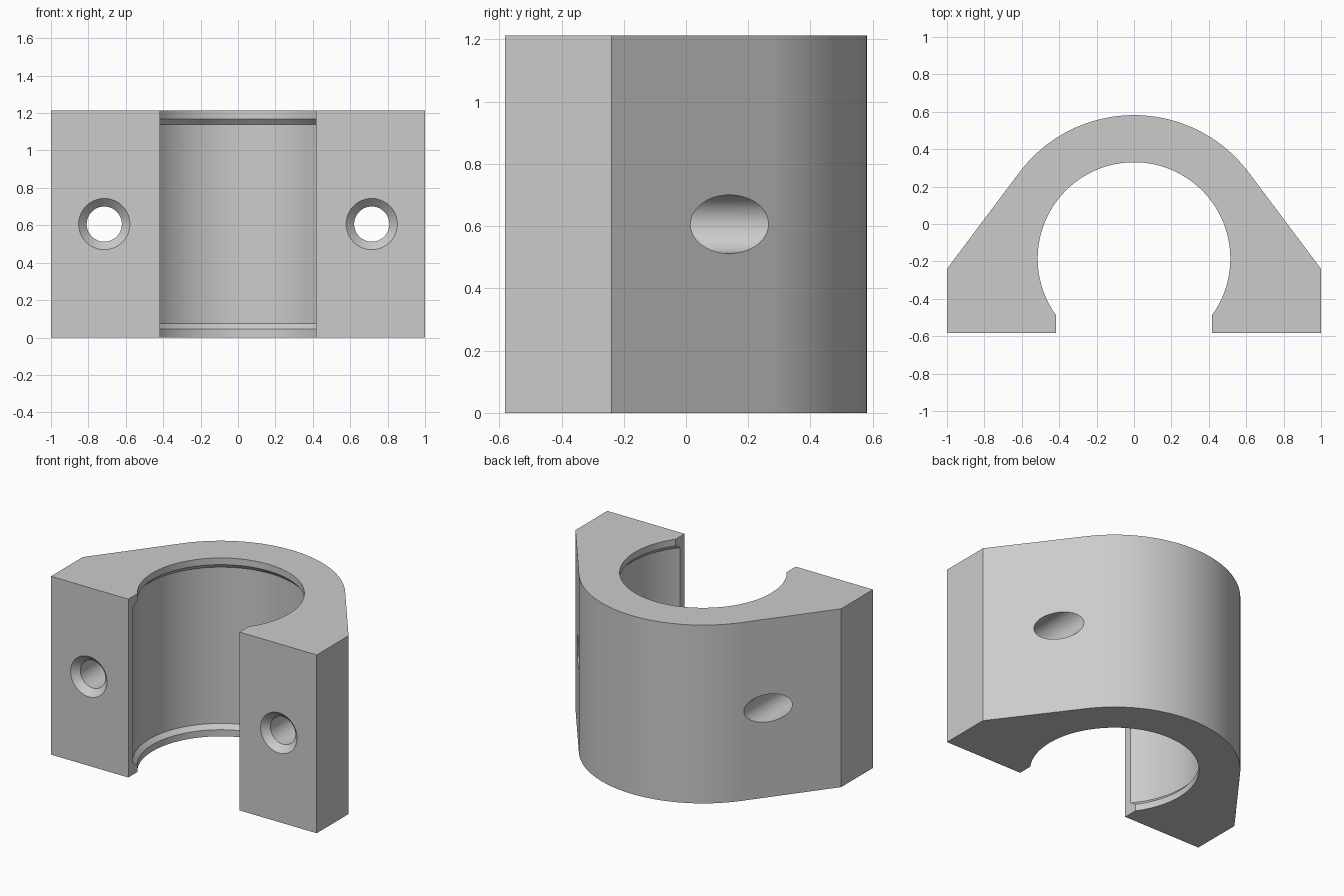
import bpy
import bmesh
import math

default = bpy.data.objects.get("Cube")
if default:
    bpy.data.objects.remove(default, do_unlink=True)

HEIGHT = 1.213
HALF_DEPTH = 0.582
AXIS_Y = -0.185          # shared centre of the bore and the outer arc
OUTER_R = HALF_DEPTH - AXIS_Y
LIP_R, BORE_R = 0.515, 0.542
HOLE_X, HOLE_R, SINK_R = 0.715, 0.094, 0.137

grey = bpy.data.materials.new("plain grey")
grey.use_nodes = True
colour = (0.6, 0.6, 0.6, 1)
grey.diffuse_color = colour
grey.node_tree.nodes["Principled BSDF"].inputs["Base Color"].default_value = colour


def make_object(name, bm):
    bmesh.ops.recalc_face_normals(bm, faces=bm.faces)
    mesh = bpy.data.meshes.new(name)
    bm.to_mesh(mesh)
    bm.free()
    mesh.materials.append(grey)
    obj = bpy.data.objects.new(name, mesh)
    bpy.context.collection.objects.link(obj)
    return obj


def prism(name, outline, bottom, top):
    """Extrude a plan outline upward."""
    bm = bmesh.new()
    face = bm.faces.new([bm.verts.new((x, y, bottom)) for x, y in outline])
    result = bmesh.ops.extrude_face_region(bm, geom=[face])
    verts = [v for v in result["geom"] if isinstance(v, bmesh.types.BMVert)]
    bmesh.ops.translate(bm, vec=(0, 0, top - bottom), verts=verts)
    return make_object(name, bm)


def turned(name, profile, steps, place):
    """Stack rings of (radius, distance) and cap both ends."""
    bm = bmesh.new()
    rings = []
    for r, d in profile:
        angles = [2 * math.pi * i / steps for i in range(steps)]
        rings.append([bm.verts.new(place(r * math.cos(a), r * math.sin(a), d))
                      for a in angles])
    for low, high in zip(rings, rings[1:]):
        for i in range(steps):
            j = (i + 1) % steps
            bm.faces.new((low[i], low[j], high[j], high[i]))
    bm.faces.new(rings[0])
    bm.faces.new(rings[-1])
    return make_object(name, bm)


# Outer body: square feet, sloping shoulders and a rounded back
start = math.atan2(0.596, 0.803)
outline = [(-1, -0.24), (-1, -HALF_DEPTH), (1, -HALF_DEPTH), (1, -0.24)]
for i in range(49):
    a = start + (math.pi - 2 * start) * i / 48
    outline.append((OUTER_R * math.cos(a), AXIS_Y + OUTER_R * math.sin(a)))
body = prism("clamp_body", outline, 0, HEIGHT)

# Bore with a narrower bevelled lip at each end
lip, bevel = 0.045, 0.075
bore = turned("bore_cutter",
              [(LIP_R, -0.1), (LIP_R, lip), (BORE_R, bevel),
               (BORE_R, HEIGHT - bevel), (LIP_R, HEIGHT - lip), (LIP_R, HEIGHT + 0.1)],
              128, lambda u, v, d: (u, AXIS_Y + v, d))

# Open front slot
w = 0.418
slot = prism("slot_cutter", [(-w, -0.8), (w, -0.8), (w, -0.3), (-w, -0.3)], -0.2, HEIGHT + 0.2)

# Countersunk screw holes through both feet
cutters = [bore, slot]
depth = SINK_R - HOLE_R
for side, label in ((1, "left"), (-1, "right")):
    cutters.append(turned(
        label + "_hole_cutter",
        [(SINK_R + 0.05, -HALF_DEPTH - 0.05), (HOLE_R, -HALF_DEPTH + depth), (HOLE_R, 0.8)],
        64, lambda u, v, d: (side * HOLE_X + u, d, HEIGHT / 2 + v)))

bpy.ops.object.select_all(action="DESELECT")
body.select_set(True)
bpy.context.view_layer.objects.active = body
for cutter in cutters:
    mod = body.modifiers.new("cut", "BOOLEAN")
    mod.operation = "DIFFERENCE"
    mod.solver = "EXACT"
    mod.object = cutter
    bpy.ops.object.modifier_apply(modifier=mod.name)
    bpy.data.objects.remove(cutter, do_unlink=True)

bpy.ops.object.shade_smooth_by_angle(angle=math.radians(25))
